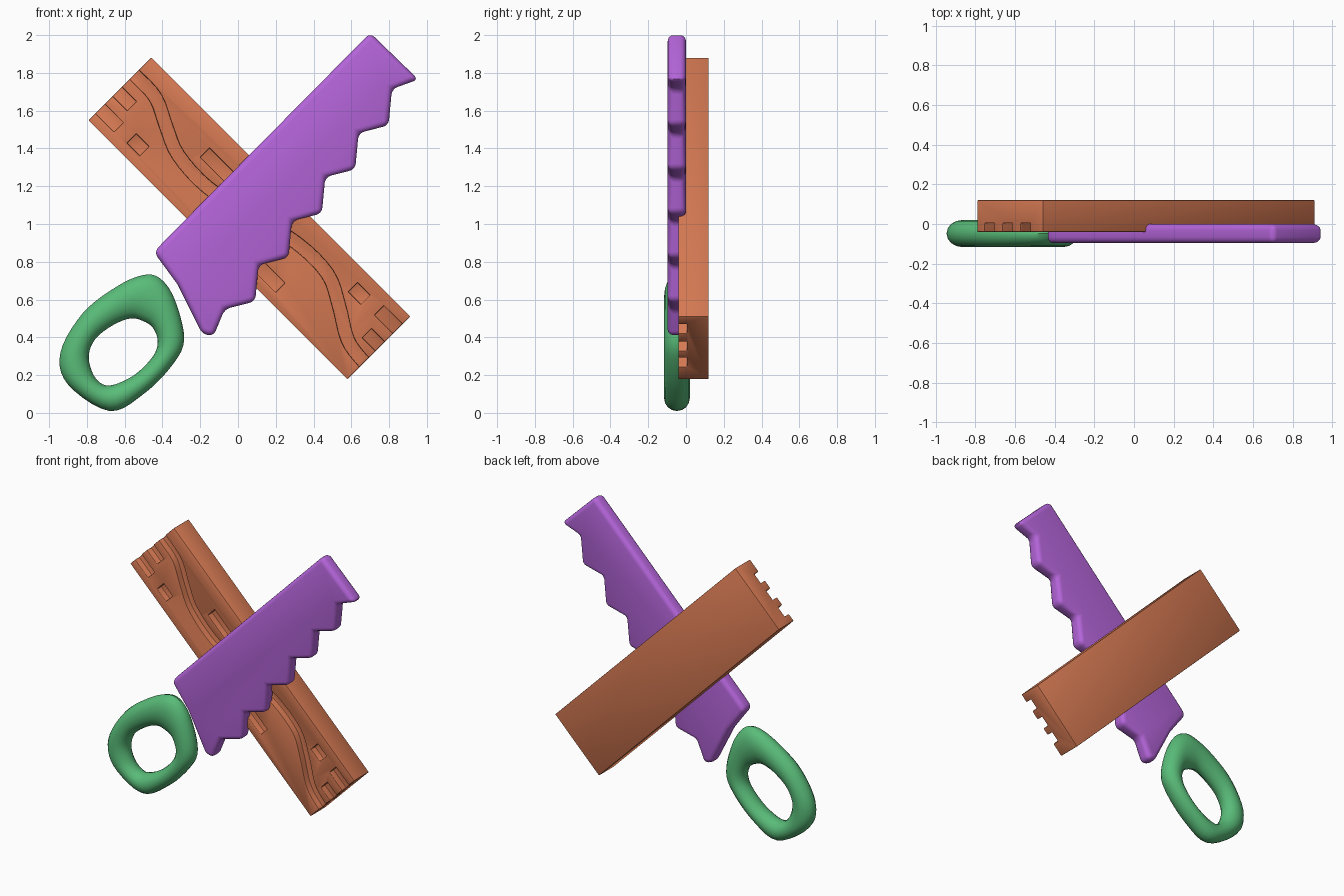
import bpy, bmesh, math
from mathutils import Vector

cube = bpy.data.objects.get("Cube")
if cube:
    bpy.data.objects.remove(cube)


def material(name, rgb):
    m = bpy.data.materials.new(name)
    m.use_nodes = True
    m.diffuse_color = (*rgb, 1)
    bsdf = m.node_tree.nodes["Principled BSDF"]
    bsdf.inputs["Base Color"].default_value = (*rgb, 1)
    bsdf.inputs["Roughness"].default_value = 0.6
    return m


orange = material("wood orange", (0.66, 0.19, 0.085))
purple = material("blade purple", (0.46, 0.13, 0.70))
green = material("handle green", (0.10, 0.50, 0.19))


def smooth_path(points, steps, closed):
    """Catmull-Rom interpolation of points of any dimension."""
    n, out = len(points), []
    for i in range(n if closed else n - 1):
        idx = [i - 1, i, i + 1, i + 2]
        idx = [k % n if closed else min(max(k, 0), n - 1) for k in idx]
        a, b, c, d = (Vector(points[k]) for k in idx)
        for s in range(steps):
            t = s / steps
            out.append(b + (c - a) * t / 2 + (a - b * 2.5 + c * 2 - d / 2) * t**2
                       + ((b - c) * 1.5 + (d - a) / 2) * t**3)
    if not closed:
        out.append(Vector(points[-1]))
    return out


def add_prism(bm, outline, y0, y1):
    """Extrude an outline in the x-z plane from y0 to y1."""
    front = [bm.verts.new((x, y0, z)) for x, z in outline]
    back = [bm.verts.new((x, y1, z)) for x, z in outline]
    bm.faces.new(front)
    bm.faces.new(back[::-1])
    n = len(front)
    for i in range(n):
        j = (i + 1) % n
        bm.faces.new((front[j], front[i], back[i], back[j]))


def make_object(name, bm, mat):
    bmesh.ops.recalc_face_normals(bm, faces=bm.faces)
    me = bpy.data.meshes.new(name)
    bm.to_mesh(me)
    bm.free()
    me.materials.append(mat)
    ob = bpy.data.objects.new(name, me)
    bpy.context.collection.objects.link(ob)
    return ob


def select(ob):
    bpy.ops.object.select_all(action="DESELECT")
    ob.select_set(True)
    bpy.context.view_layer.objects.active = ob


def bevel(ob, width, segments, angle):
    mod = ob.modifiers.new("rounding", "BEVEL")
    mod.width, mod.segments = width, segments
    mod.limit_method, mod.angle_limit = "ANGLE", math.radians(angle)
    select(ob)
    bpy.ops.object.modifier_apply(modifier=mod.name)


# Plank: u runs along its length, v across it
def plank_point(u, v):
    r = math.sqrt(0.5)
    return (0.06 + (u + v) * r, 1.03 + (v - u) * r)


def rectangle(u0, u1, v0, v1):
    return [plank_point(*p) for p in ((u0, v0), (u1, v0), (u1, v1), (u0, v1))]


bm = bmesh.new()
add_prism(bm, rectangle(-0.969, 0.969, -0.235, 0.235), -0.04, 0.12)
plank = make_object("plank", bm, orange)

# Wood grain: end slots, pockets and one long wavy groove
bm = bmesh.new()
top, bottom, half = -0.1, 0.005, 0.035
for u0, u1, v in ((-1.05, -0.83, -0.148), (-1.05, -0.86, -0.02),
                  (0.83, 1.05, 0.142), (0.87, 1.05, 0.01),
                  (-0.74, -0.645, -0.141), (0.645, 0.74, 0.13),
                  (-0.413, -0.19, 0.08), (0.17, 0.376, -0.144)):
    add_prism(bm, rectangle(u0, u1, v - half, v + half), top, bottom)
wave = smooth_path([(-1.05, .106), (-.95, .108), (-.8, .1), (-.65, .03), (-.5, -.03),
                    (-.27, -.04), (0, .02), (.27, .085), (.5, .085), (.66, .01),
                    (.82, -.085), (.95, -.108), (1.05, -.106)], 4, False)
left, right = [], []
for i, p in enumerate(wave):
    d = (wave[min(i + 1, len(wave) - 1)] - wave[max(i - 1, 0)]).normalized()
    side = Vector((-d.y, d.x)) * half
    left.append(plank_point(*(p + side)))
    right.append(plank_point(*(p - side)))
add_prism(bm, left + right[::-1], top, bottom)
cutter = make_object("grain_cutter", bm, orange)
cutter.hide_render = True
mod = plank.modifiers.new("grain", "BOOLEAN")
mod.operation, mod.solver, mod.object = "DIFFERENCE", "EXACT", cutter
select(plank)
bpy.ops.object.modifier_apply(modifier=mod.name)
bpy.data.objects.remove(cutter)
bevel(plank, 0.013, 2, 40)

# Saw blade: straight back, slanted ends and a row of equal teeth
outline = [(-0.445, 0.85), (-0.40, 0.90), (0.70, 2.012), (0.955, 1.765)]
for i in range(5):
    s = 0.1765 * i
    outline += [(0.815 - s, 1.715 - s * 1.32), (0.797 - s, 1.522 - s * 1.32)]
outline += [(-0.07, 0.55), (-0.13, 0.405), (-0.19, 0.42), (-0.32, 0.68)]
bm = bmesh.new()
add_prism(bm, outline, -0.097, 0.0)
blade = make_object("saw_blade", bm, purple)
bevel(blade, 0.034, 4, 15)

# Handle: closed loop given by outer and inner edge (x, z, x, z)
loop = smooth_path([(-.94, .32, -.79, .29), (-.90, .15, -.755, .185), (-.68, .01, -.68, .145),
                    (-.50, .10, -.55, .20), (-.35, .25, -.45, .30), (-.285, .39, -.425, .38),
                    (-.335, .60, -.45, .45), (-.41, .71, -.50, .485), (-.50, .73, -.57, .50),
                    (-.64, .67, -.67, .46), (-.82, .53, -.76, .385)], 5, True)
bm = bmesh.new()
sides, rings = 16, []
for p in loop:
    outer, inner = Vector(p[:2]), Vector(p[2:])
    mid, arm = (outer + inner) / 2, (outer - inner) / 2
    ring = []
    for k in range(sides):
        a = 2 * math.pi * k / sides
        q = mid + arm * math.cos(a)
        ring.append(bm.verts.new((q.x, -0.048 + 0.068 * math.sin(a), q.y)))
    rings.append(ring)
for i, ring in enumerate(rings):
    after = rings[(i + 1) % len(rings)]
    for k in range(sides):
        j = (k + 1) % sides
        bm.faces.new((ring[k], ring[j], after[j], after[k]))
handle = make_object("saw_handle", bm, green)

for ob in (plank, blade, handle):
    select(ob)
    bpy.ops.object.shade_smooth_by_angle(angle=math.radians(35))
